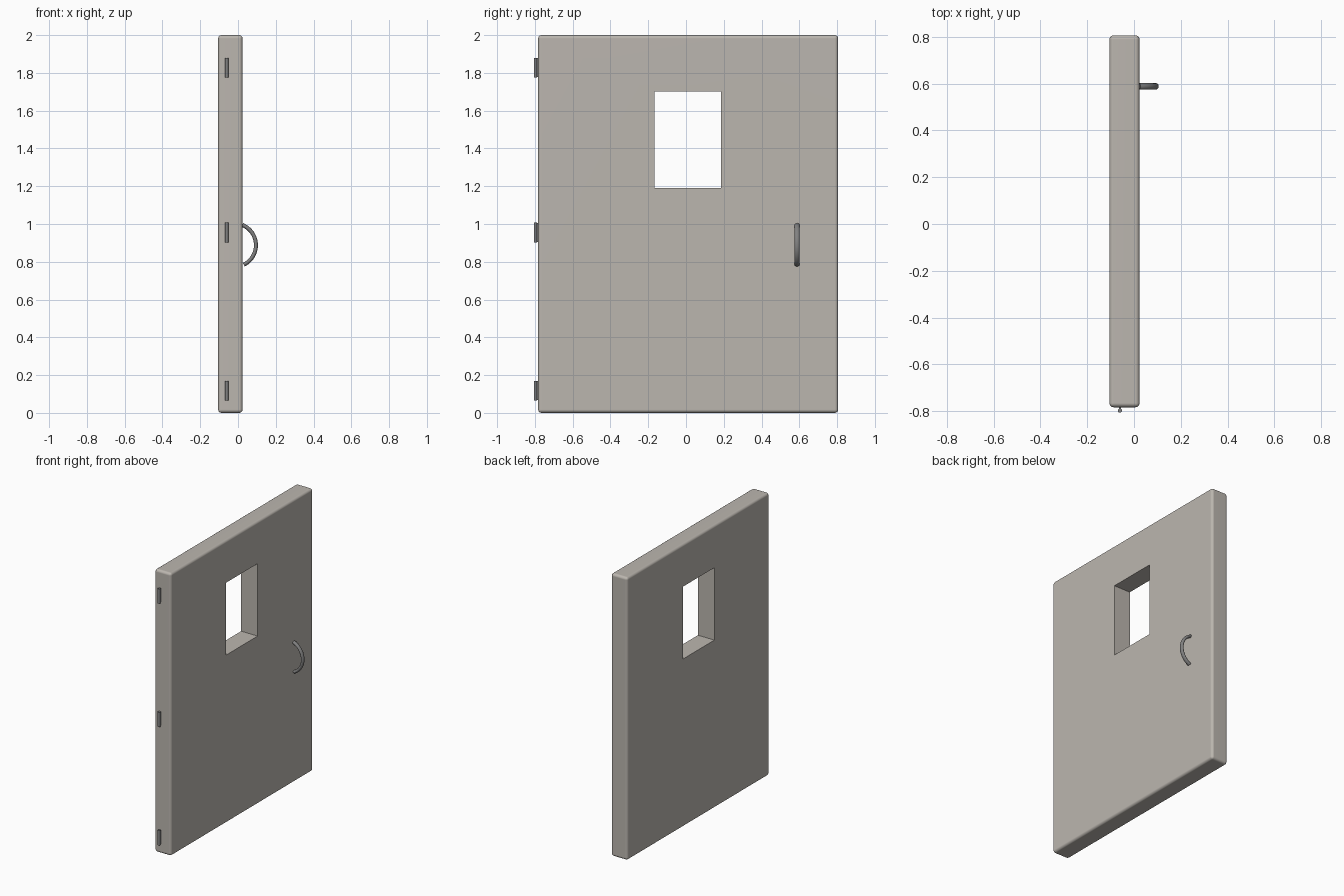
import bpy, math

if "Cube" in bpy.data.objects:
    bpy.data.objects.remove(bpy.data.objects["Cube"])


def material(name, rgb):
    m = bpy.data.materials.new(name)
    m.diffuse_color = (*rgb, 1)
    m.use_nodes = True
    m.node_tree.nodes["Principled BSDF"].inputs["Base Color"].default_value = m.diffuse_color
    return m


door_grey = material("door_grey", (0.50, 0.47, 0.43))
dark_metal = material("dark_metal", (0.22, 0.22, 0.22))


def box(name, lo, hi, mat):
    size = [b - a for a, b in zip(lo, hi)]
    mid = [(a + b) / 2 for a, b in zip(lo, hi)]
    bpy.ops.mesh.primitive_cube_add(size=1, location=mid)
    ob = bpy.context.object
    ob.name = name
    ob.scale = size
    bpy.ops.object.transform_apply(location=False, rotation=False, scale=True)
    ob.data.materials.append(mat)
    return ob


# Window cutter (hidden helper)
cutter = box("window_cutter", (-0.4, -0.167, 1.19), (0.4, 0.185, 1.702), door_grey)
cutter.hide_render = True
cutter.hide_viewport = True

# Door slab: rounded outer edges, sharp window opening
door = box("door_panel", (-0.105, -0.783, 0), (0.024, 0.806, 2), door_grey)
bevel = door.modifiers.new("rounded_edges", 'BEVEL')
bevel.width = 0.018
bevel.segments = 4
cut = door.modifiers.new("window", 'BOOLEAN')
cut.operation = 'DIFFERENCE'
cut.solver = 'EXACT'
cut.object = cutter
bpy.context.view_layer.objects.active = door
for m in ("rounded_edges", "window"):
    bpy.ops.object.modifier_apply(modifier=m)
bpy.ops.object.select_all(action='DESELECT')
door.select_set(True)
bpy.ops.object.shade_smooth_by_angle(angle=math.radians(35))
# Keep the broad faces evenly shaded
flat = door.modifiers.new("even_shading", 'WEIGHTED_NORMAL')
flat.keep_sharp = True
bpy.data.objects.remove(cutter)

# Hinges: a knuckle pin with a thin leaf running into the door edge
for i, z in enumerate((0.118, 0.955, 1.828)):
    bpy.ops.mesh.primitive_cylinder_add(vertices=24, radius=0.009, depth=0.104,
                                        location=(-0.06, -0.797, z))
    pin = bpy.context.object
    pin.name = f"hinge_pin_{i + 1}"
    pin.data.materials.append(dark_metal)
    bpy.ops.object.shade_smooth_by_angle(angle=math.radians(35))
    box(f"hinge_leaf_{i + 1}", (-0.064, -0.795, z - 0.05), (-0.056, -0.775, z + 0.05), dark_metal)

# Handle: bowed bar along an arc, slightly wider than it is thick
curve = bpy.data.curves.new("handle", 'CURVE')
curve.dimensions = '3D'
curve.bevel_depth = 0.0105
curve.bevel_resolution = 4
curve.use_fill_caps = True
curve.materials.append(dark_metal)
steps, radius = 24, 0.115
arc = curve.splines.new('POLY')
arc.points.add(steps)
for i, p in enumerate(arc.points):
    a = math.radians(68 - 132 * i / steps)
    p.co = (-0.02 + radius * math.cos(a), 0, 0.888 + radius * math.sin(a), 1)
handle = bpy.data.objects.new("handle", curve)
bpy.context.collection.objects.link(handle)
handle.location.y = 0.588
handle.scale.y = 1.3
bpy.ops.object.select_all(action='DESELECT')
handle.select_set(True)
bpy.context.view_layer.objects.active = handle
bpy.ops.object.convert(target='MESH')
bpy.ops.object.shade_smooth_by_angle(angle=math.radians(45))
